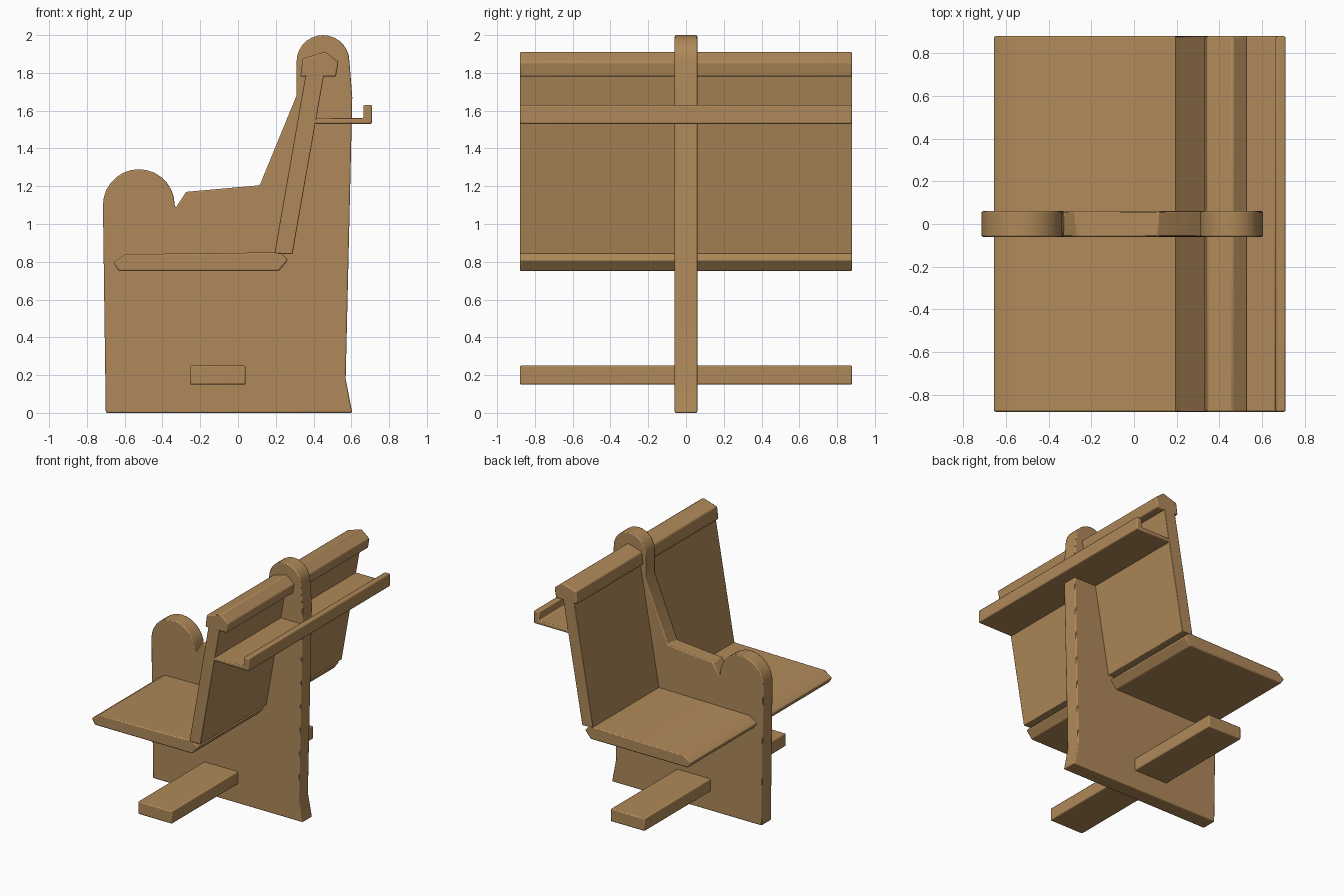
import bpy
import bmesh
from math import sin, cos, pi, radians

cube = bpy.data.objects.get("Cube")
if cube:
    bpy.data.objects.remove(cube, do_unlink=True)

# Single wood colour
wood = bpy.data.materials.new("warm wood")
wood.use_nodes = True
WOOD_RGBA = (0.43, 0.25, 0.1, 1)
wood.diffuse_color = WOOD_RGBA
bsdf = wood.node_tree.nodes["Principled BSDF"]
bsdf.inputs["Base Color"].default_value = WOOD_RGBA
bsdf.inputs["Roughness"].default_value = 0.8

HALF_WIDTH = 0.88


def arc(cx, cz, r, steps=14):
    """Half circle over the top, from the +x side to the -x side."""
    return [(cx + r * cos(pi * i / steps), cz + r * sin(pi * i / steps))
            for i in range(steps + 1)]


def board(name, profile, half_depth=HALF_WIDTH, bevel=0.008):
    """Extrude an x-z profile along y and soften its edges."""
    bm = bmesh.new()
    face = bm.faces.new([bm.verts.new((x, -half_depth, z)) for x, z in profile])
    swept = bmesh.ops.extrude_face_region(bm, geom=[face], use_keep_orig=True)
    moved = [g for g in swept["geom"] if isinstance(g, bmesh.types.BMVert)]
    bmesh.ops.translate(bm, verts=moved, vec=(0, 2 * half_depth, 0))
    bmesh.ops.recalc_face_normals(bm, faces=bm.faces)
    mesh = bpy.data.meshes.new(name)
    bm.to_mesh(mesh)
    bm.free()
    mesh.materials.append(wood)
    obj = bpy.data.objects.new(name, mesh)
    bpy.context.collection.objects.link(obj)
    mod = obj.modifiers.new("soft edges", "BEVEL")
    mod.width = bevel
    mod.segments = 2
    mod.limit_method = "ANGLE"
    mod.angle_limit = radians(35)
    bpy.ops.object.select_all(action="DESELECT")
    obj.select_set(True)
    bpy.context.view_layer.objects.active = obj
    bpy.ops.object.shade_smooth_by_angle(angle=radians(35))
    return obj


# Central upright: foot, rounded head, sloping arm and rounded front
upright = [(-0.7, 0), (0.605, 0), (0.57, 0.18), (0.605, 1.67)]
upright += arc(0.45, 1.86, 0.14)
upright += [(0.31, 1.68), (0.115, 1.205), (-0.275, 1.17), (-0.33, 1.085)]
upright += arc(-0.525, 1.1, 0.19)
board("central_upright", upright, half_depth=0.06, bevel=0.012)

# Seat plank with pointed front and rear edges
board("seat", [(-0.66, 0.795), (-0.63, 0.75), (0.215, 0.75),
               (0.265, 0.81), (0.225, 0.85), (-0.595, 0.84)])

# Leaning backrest and its cap rail
board("backrest", [(0.193, 0.845), (0.288, 0.84), (0.455, 1.79), (0.358, 1.79)],
      bevel=0.004)
board("top_rail", [(0.33, 1.78), (0.518, 1.78), (0.532, 1.857),
                   (0.463, 1.912), (0.342, 1.876)])

# Rear book ledge with upturned lip
board("rear_ledge", [(0.4, 1.53), (0.71, 1.53), (0.71, 1.63),
                     (0.664, 1.63), (0.664, 1.56), (0.4, 1.56)])

# Foot bar through the upright
board("foot_bar", [(-0.255, 0.15), (0.04, 0.15), (0.04, 0.25), (-0.255, 0.25)])
